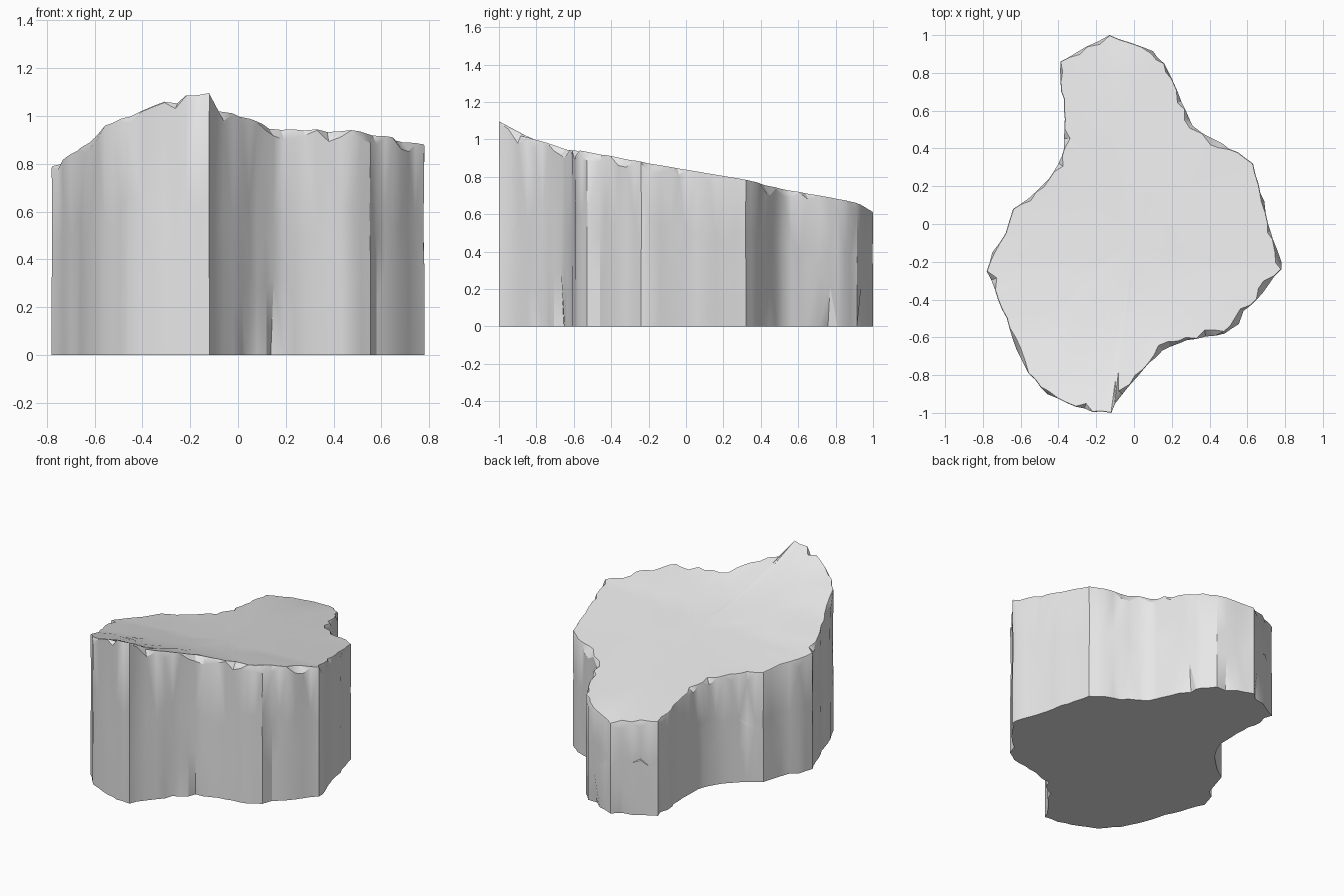
import bpy, bmesh, math, random
from mathutils import Vector

if "Cube" in bpy.data.objects:
    bpy.data.objects.remove(bpy.data.objects["Cube"])

random.seed(7)

# Footprint of the rock, counter-clockwise from the front tip
OUTLINE = [(-.12, -1), (-.10, -.95), (-.02, -.85), (.05, -.77), (.15, -.67), (.28, -.615),
           (.48, -.58), (.555, -.53), (.58, -.46), (.65, -.40), (.78, -.24), (.78, -.20),
           (.735, -.08), (.71, .0), (.69, .12), (.66, .21), (.63, .32), (.55, .38),
           (.42, .45), (.31, .52), (.25, .65), (.20, .77), (.16, .85), (.10, .915),
           (-.02, .96), (-.13, 1), (-.25, .94), (-.39, .86), (-.385, .70), (-.37, .66),
           (-.37, .40), (-.40, .32), (-.45, .24), (-.52, .17), (-.64, .08), (-.68, -.05),
           (-.75, -.15), (-.78, -.25), (-.72, -.40), (-.66, -.55), (-.62, -.67),
           (-.56, -.79), (-.46, -.90), (-.35, -.95), (-.22, -.995)]
# Slope of the top: (y, height at x = 0)
SLOPE = [(-1, 1.105), (-.9, 1.03), (-.75, .98), (-.58, .915), (-.22, .83), (.3, .75),
         (.92, .655), (1, .62)]
CENTRE = Vector((0, -.1))


def top_height(p):
    """Sloped top, slightly higher on the right."""
    for (y0, z0), (y1, z1) in zip(SLOPE, SLOPE[1:]):
        if p.y <= y1:
            break
    return z0 + (z1 - z0) * (p.y - y0) / (y1 - y0) + .06 * p.x


# Split the long footprint edges into short, slightly uneven steps
points = []
for a, b in zip(OUTLINE, OUTLINE[1:] + OUTLINE[:1]):
    a, b = Vector(a), Vector(b)
    steps = max(1, round((b - a).length / .055))
    side = Vector((b.y - a.y, a.x - b.x)).normalized()
    for i in range(steps):
        p = a.lerp(b, i / steps)
        if i:
            p -= side * random.uniform(-.003, .007)
        points.append(p)
count = len(points)
normals = []
for i in range(count):
    d = points[(i + 1) % count] - points[i - 1]
    normals.append(Vector((d.y, -d.x)).normalized())

bm = bmesh.new()


def add_ring(coords):
    return [bm.verts.new(c) for c in coords]


def bridge(lower, upper):
    for i in range(count):
        j = (i + 1) % count
        bm.faces.new((lower[i], lower[j], upper[j], upper[i]))


# Columns of the cliff wall, with cracks at the foot and chips at the rim
foot, low, mid, shoulder, rim = [], [], [], [], []
for i, (p, n) in enumerate(zip(points, normals)):
    crack = random.uniform(.015, .03) if random.random() < .1 else 0
    chipped = random.random() < .38
    tip = p.y < -.98
    drop = random.uniform(.025, .055) if chipped and not tip else .006
    inset = random.uniform(.012, .035) if chipped and not tip else .003
    z = top_height(p)
    foot.append((*(p - n * crack), 0))
    low.append((*p, random.uniform(.2, .38)))
    mid.append((*(p - n * random.uniform(0, .006)), z * random.uniform(.52, .66)))
    shoulder.append((*p, z - drop))
    q = p - n * inset
    rim.append((*q, top_height(q)))

rings = [add_ring(r) for r in (foot, low, mid, shoulder, rim)]
# Gently uneven top surface running in to the middle
for s in (.8, .55, .28):
    ring = []
    for x, y, _ in rim:
        q = CENTRE + (Vector((x, y)) - CENTRE) * s
        ring.append((*q, top_height(q) + .004 * math.sin(6 * q.x + 4 * q.y)))
    rings.append(add_ring(ring))
for lower, upper in zip(rings, rings[1:]):
    bridge(lower, upper)
hub = bm.verts.new((*CENTRE, top_height(CENTRE)))
for i in range(count):
    bm.faces.new((rings[-1][i], rings[-1][(i + 1) % count], hub))

# Flat underside
bm.faces.new(list(reversed(rings[0])))
bmesh.ops.triangulate(bm, faces=bm.faces[:])
bmesh.ops.recalc_face_normals(bm, faces=bm.faces[:])

mesh = bpy.data.meshes.new("rock_slab")
bm.to_mesh(mesh)
bm.free()
rock = bpy.data.objects.new("rock_slab", mesh)
bpy.context.collection.objects.link(rock)

# Single stone colour
stone = bpy.data.materials.new("light_grey_stone")
stone.diffuse_color = (.8, .8, .8, 1)
stone.use_nodes = True
stone.node_tree.nodes["Principled BSDF"].inputs["Base Color"].default_value = stone.diffuse_color
mesh.materials.append(stone)

bpy.context.view_layer.objects.active = rock
rock.select_set(True)
bpy.ops.object.shade_smooth_by_angle(angle=math.radians(30))
